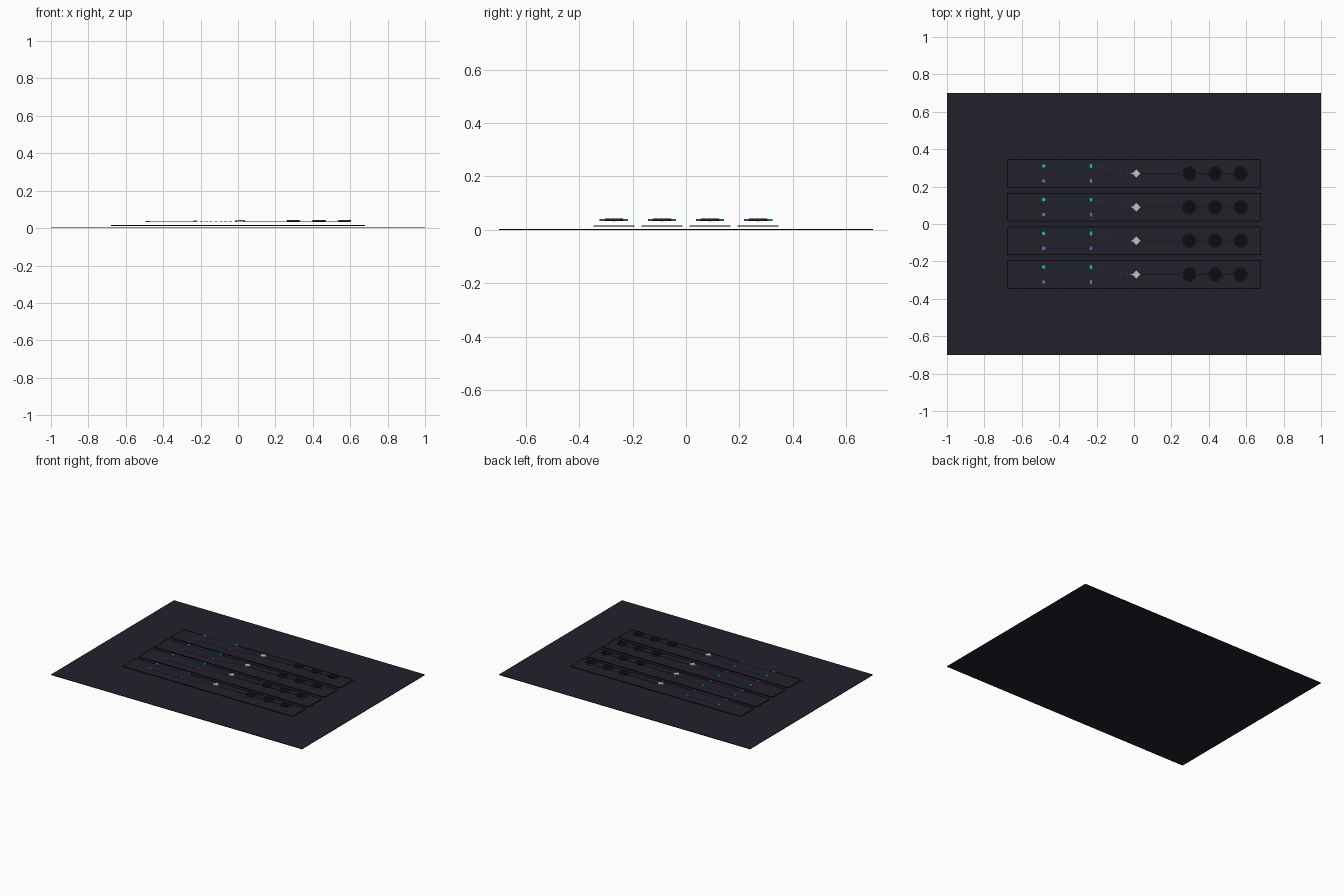
import bpy, math
from mathutils import Vector

if "Cube" in bpy.data.objects:
    bpy.data.objects.remove(bpy.data.objects["Cube"])


def material(name, r, g, b):
    m = bpy.data.materials.new(name)
    m.use_nodes = True
    m.diffuse_color = (r, g, b, 1)
    m.node_tree.nodes["Principled BSDF"].inputs["Base Color"].default_value = (r, g, b, 1)
    return m


slate = material("dark slate", 0.016, 0.015, 0.024)
ink = material("ink", 0.007, 0.007, 0.011)
black = material("black", 0.003, 0.004, 0.005)
teal = material("teal", 0.015, 0.45, 0.47)
purple = material("purple", 0.3, 0.09, 0.5)
silver = material("silver", 0.55, 0.55, 0.6)
steel = material("steel blue", 0.05, 0.1, 0.14)


def finish(name, mat):
    ob = bpy.context.object
    ob.name = name
    ob.data.materials.append(mat)
    return ob


def box(name, mat, center, size, angle=0):
    bpy.ops.mesh.primitive_cube_add(size=1, location=center, rotation=(0, 0, angle))
    bpy.context.object.scale = size
    return finish(name, mat)


def disc(name, mat, center, radius, height, sides=32):
    bpy.ops.mesh.primitive_cylinder_add(vertices=sides, radius=radius, depth=height, location=center)
    return finish(name, mat)


def bar(name, mat, start, end, width, thick=0.003):
    a, b = Vector(start), Vector(end)
    d = b - a
    return box(name, mat, (a + b) / 2, (d.length, width, thick), math.atan2(d.y, d.x))


def dashed(name, mat, start, end, width, count=9):
    a, b = Vector(start), Vector(end)
    for i in range(count):
        bar(f"{name}_{i}", mat, a.lerp(b, i / count), a.lerp(b, (i + 0.6) / count), width)


# Backing board
box("board", slate, (0, 0, 0.002), (2, 1.4, 0.004))

half_x, half_y = 0.676, 0.074
for row in range(4):
    y = 0.27 - 0.18 * row

    # Floating panel with a thin dark border
    box(f"panel_{row}", slate, (0, y, 0.014), (2 * half_x, 2 * half_y, 0.003))
    for s in (-1, 1):
        box(f"panel_long_edge_{row}", ink, (0, y + s * half_y, 0.0145), (2 * half_x, 0.005, 0.004))
        box(f"panel_short_edge_{row}", ink, (s * half_x, y, 0.0145), (0.005, 2 * half_y, 0.004))

    # Two input tracks that join at the diamond
    for label, mat, s in (("upper", teal, 1), ("lower", purple, -1)):
        ty = y + 0.04 * s
        bar(f"{label}_track_{row}", mat, (-0.48, ty, 0.034), (-0.23, ty, 0.034), 0.006)
        dashed(f"{label}_dash_{row}", mat, (-0.23, ty, 0.034), (0.005, y, 0.034), 0.006)
        disc(f"{label}_start_node_{row}", mat, (-0.483, ty, 0.036), 0.012, 0.006, 12)
        box(f"{label}_gate_{row}", mat, (-0.23, ty, 0.037), (0.014, 0.026, 0.006))

    # Junction diamond and output link
    disc(f"junction_diamond_{row}", silver, (0.012, y, 0.039), 0.025, 0.007, 4)
    bar(f"output_link_{row}", steel, (0.03, y, 0.033), (0.6, y, 0.033), 0.004)

    # Output discs with thin rims
    for i in range(3):
        center = (0.296 + 0.137 * i, y, 0.039)
        disc(f"output_disc_{row}_{i}", black, center, 0.034, 0.008)
        bpy.ops.mesh.primitive_torus_add(location=center, major_radius=0.035, minor_radius=0.0022,
                                         major_segments=32, minor_segments=8)
        finish(f"output_rim_{row}_{i}", steel)
        bpy.ops.object.shade_smooth_by_angle()
